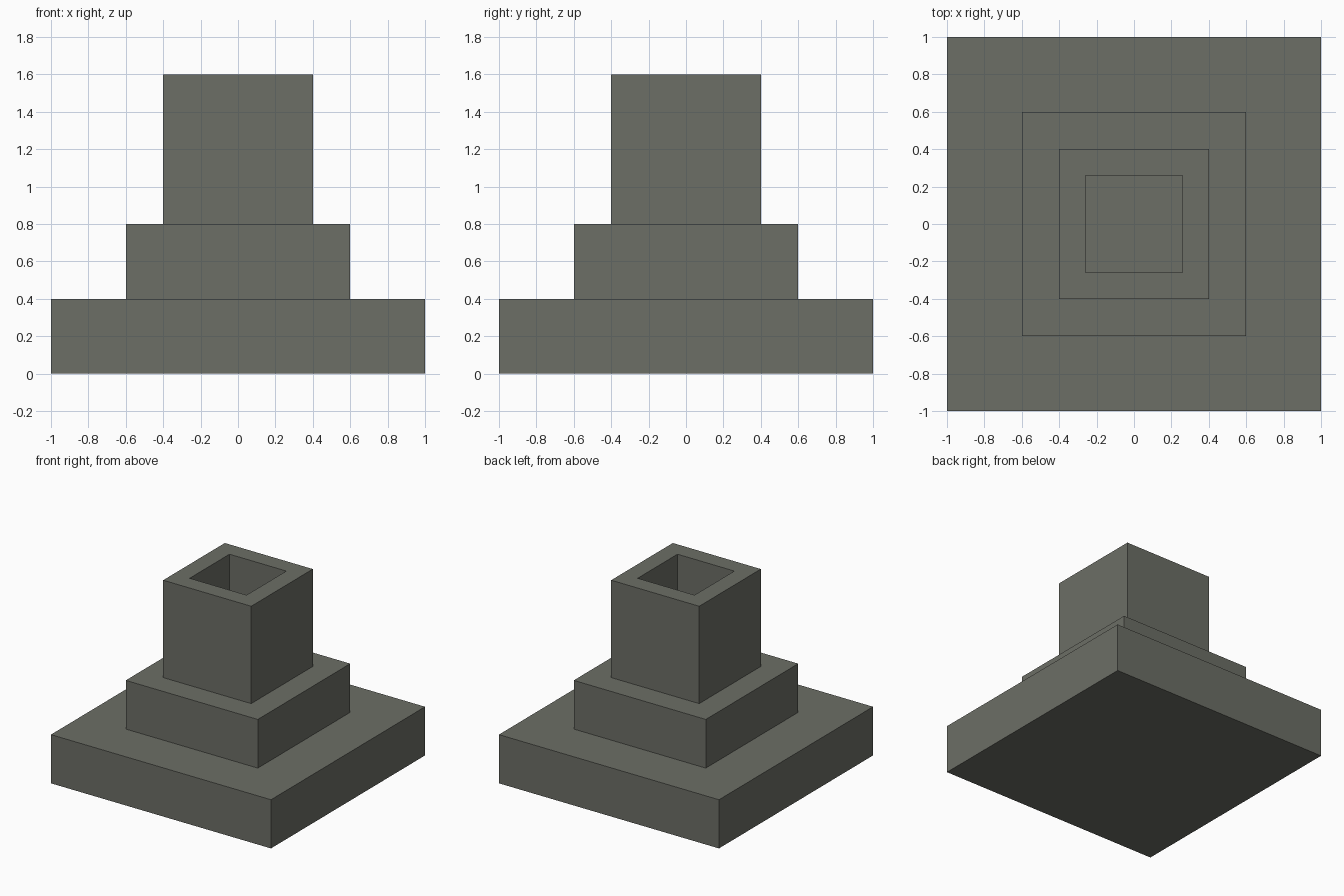
import bpy
import bmesh
from mathutils import Matrix, Vector

# Remove the default cube
cube = bpy.data.objects.get("Cube")
if cube:
    bpy.data.objects.remove(cube, do_unlink=True)

# Single stone colour
COLOUR = (0.15, 0.156, 0.133, 1.0)
stone = bpy.data.materials.new("grey_stone")
stone.use_nodes = True
stone.diffuse_color = COLOUR
stone.node_tree.nodes["Principled BSDF"].inputs["Base Color"].default_value = COLOUR


def add_block(name, width, bottom, top, hole=0.0, closed=False):
    """Square block; an optional square shaft runs down its full height."""
    height = top - bottom
    bm = bmesh.new()
    bmesh.ops.create_cube(
        bm, size=1.0,
        matrix=Matrix.Translation((0, 0, (bottom + top) / 2))
        @ Matrix.Diagonal((width, width, height, 1)))
    bm.normal_update()

    # Upper blocks rest on the one below, so they need no underside
    if not closed:
        under = [f for f in bm.faces if f.normal.z < -0.5]
        bmesh.ops.delete(bm, geom=under, context='FACES_ONLY')

    # Inset the top and sink it to form the shaft
    if hole:
        cap = next(f for f in bm.faces if f.normal.z > 0.5)
        bmesh.ops.inset_region(bm, faces=[cap], thickness=(width - hole) / 2)
        sunk = bmesh.ops.extrude_discrete_faces(bm, faces=[cap])["faces"][0]
        rim = [v for v in bm.verts
               if abs(v.co.x) < width / 2 - 0.01 and v not in sunk.verts]
        bmesh.ops.translate(bm, verts=list(sunk.verts), vec=Vector((0, 0, -height)))

    mesh = bpy.data.meshes.new(name)
    bm.to_mesh(mesh)
    bm.free()
    mesh.materials.append(stone)
    obj = bpy.data.objects.new(name, mesh)
    bpy.context.collection.objects.link(obj)
    return obj


# Stepped plinth and hollow square tower
add_block("base_slab", 2.0, 0.0, 0.4, closed=True)
add_block("middle_step", 1.2, 0.4, 0.8)
add_block("hollow_tower", 0.8, 0.8, 1.6, hole=0.4)
